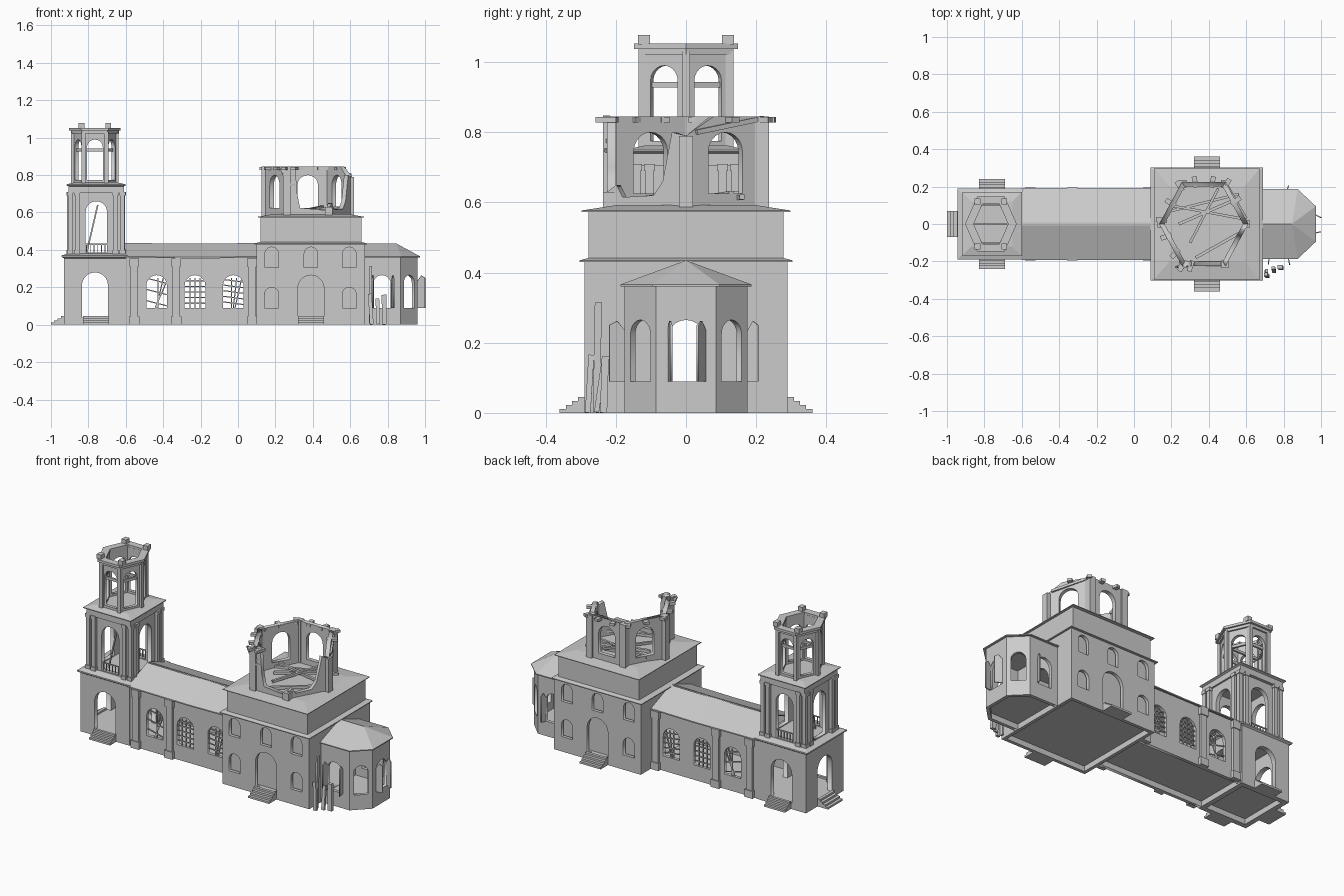
import bpy, bmesh, math
from mathutils import Vector, Matrix

if "Cube" in bpy.data.objects:
    bpy.data.objects.remove(bpy.data.objects["Cube"])

scene = bpy.context.scene

def finish(name, bm):
    bmesh.ops.remove_doubles(bm, verts=bm.verts, dist=1e-5)
    bmesh.ops.recalc_face_normals(bm, faces=bm.faces)
    me = bpy.data.meshes.new(name)
    bm.to_mesh(me)
    bm.free()
    scene.collection.objects.link(bpy.data.objects.new(name, me))

def beams(name, segs):
    """Square bars (a, b, width, height) joined in one object."""
    bm = bmesh.new()
    for a, b, w, h in segs:
        a, b = Vector(a), Vector(b)
        z = (b - a).normalized()
        x = Vector((0, 1, 0) if abs(z.z) > 0.9 else (0, 0, 1)).cross(z).normalized()
        m = Matrix((x, z.cross(x), z)).transposed().to_4x4()
        m = Matrix.Translation((a + b) / 2) @ m @ Matrix.Diagonal((w, h, (b - a).length, 1))
        bmesh.ops.create_cube(bm, size=1, matrix=m)
    me = bpy.data.meshes.new(name)
    bm.to_mesh(me)
    bm.free()
    scene.collection.objects.link(bpy.data.objects.new(name, me))

def post(x, y, z0, z1, w, h=None):
    return ((x, y, z0), (x, y, z1), w, h or w)

def loft(name, rings):
    bm = bmesh.new()
    vs = [[bm.verts.new(p) for p in r] for r in rings]
    n = len(vs[0])
    for r, s in zip(vs, vs[1:]):
        for i in range(n):
            bm.faces.new((r[i], r[(i + 1) % n], s[(i + 1) % n], s[i]))
    bm.faces.new(vs[0])
    bm.faces.new(vs[-1])
    finish(name, bm)

def rect(x0, x1, hy, z):
    return [(x0, -hy, z), (x1, -hy, z), (x1, hy, z), (x0, hy, z)]

def hexa(cx, rx, ry, k=0.5):
    return [(cx + rx, 0), (cx + k * rx, ry), (cx - k * rx, ry),
            (cx - rx, 0), (cx - k * rx, -ry), (cx + k * rx, -ry)]

def arch(u, w, z0, z1):
    r, zc = w / 2, z1 - w / 2
    top = [(u + r * math.cos(math.pi * i / 10), zc + r * math.sin(math.pi * i / 10)) for i in range(11)]
    return [(u - r, z0), (u + r, z0)] + top

def panels(name, items):
    """Upright wall slabs (p0, p1, outline, holes, thickness, mitres) from filled flat curves."""
    bm = bmesh.new()
    for p0, p1, outline, holes, t, (m0, m1) in items:
        cu = bpy.data.curves.new("profile", 'CURVE')
        cu.dimensions, cu.fill_mode, cu.extrude = '2D', 'BOTH', t / 2
        for poly in [outline] + holes:
            sp = cu.splines.new('POLY')
            sp.points.add(len(poly) - 1)
            for pt, (u, v) in zip(sp.points, poly):
                pt.co = (u, v, 0, 1)
            sp.use_cyclic_u = True
        ob = bpy.data.objects.new("profile", cu)
        scene.collection.objects.link(ob)
        dg = bpy.context.evaluated_depsgraph_get()
        me = bpy.data.meshes.new_from_object(ob.evaluated_get(dg))
        L = math.dist(p0, p1)
        for v in me.vertices:
            if v.co.z < 0:
                if v.co.x < 1e-4:
                    v.co.x += m0
                elif v.co.x > L - 1e-4:
                    v.co.x -= m1
        d = Vector((p1[0] - p0[0], p1[1] - p0[1], 0)).normalized()
        up = Vector((0, 0, 1))
        n = d.cross(up)
        m = Matrix((d, up, n)).transposed().to_4x4()
        me.transform(Matrix.Translation(Vector((p0[0], p0[1], 0)) - n * t / 2) @ m)
        bm.from_mesh(me)
        bpy.data.meshes.remove(me)
        bpy.data.objects.remove(ob)
        bpy.data.curves.remove(cu)
    finish(name, bm)

def walls(name, pts, z0, z1, t, holes=None, closed=True):
    n, items = len(pts), []
    def mitre(i):
        if not closed and i in (0, n - 1):
            return 0
        a, b, c = (Vector(pts[(i + j) % n]) for j in (-1, 0, 1))
        return t * math.tan((b - a).angle(c - b) / 2)
    for i in range(n if closed else n - 1):
        j = (i + 1) % n
        p, q = pts[i], pts[j]
        L = math.dist(p, q)
        hs = [arch(L / 2 if h[0] is None else h[0], *h[1:]) for h in (holes[i] if holes else [])]
        items.append((p, q, [(0, z0), (L, z0), (L, z1), (0, z1)], hs, t, (mitre(i), mitre(j))))
    panels(name, items)

def steps(name, x, y, dx, dy, w, depth=0.07, n=4):
    segs = []
    for i in range(n):
        d = depth * (n - i) / n
        segs.append(post(x + dx * d / 2, y + dy * d / 2, 0.0115 * i, 0.0115 * (i + 1),
                         d if dx else w, w if dx else d))
    beams(name, segs)

def xy(r):
    return [p[:2] for p in r]

# ---- raised floors and steps ----
TX = -0.765
FZ = (0.033, 0.038)
APSE = [(0.68, -0.175), (0.87, -0.175), (0.96, -0.085), (0.96, 0.085), (0.87, 0.175), (0.68, 0.175)]
loft("tower_floor", [rect(-0.925, -0.6, 0.175, z) for z in FZ])
loft("nave_floor", [rect(-0.6, 0.1, 0.17, z) for z in FZ])
loft("hall_floor", [rect(0.1, 0.68, 0.285, z) for z in FZ])
loft("apse_floor", [[(x * 0.995, y * 0.98, z) for x, y in APSE] for z in FZ])
for s in (-1, 1):
    steps("tower_side_steps", -0.76, s * 0.18, 0, s, 0.14, 0.06)
    steps("hall_steps", 0.39, s * 0.29, 0, s, 0.14)
steps("tower_west_steps", -0.93, 0, -1, 0, 0.14)

# ---- bell tower, ground storey ----
door = [(None, 0.14, 0.035, 0.28)]
walls("tower_base", xy(rect(-0.93, -0.6, 0.18, 0)), 0, 0.36, 0.03, [door] * 4)
loft("tower_base_cornice", [rect(-0.93, -0.6, 0.18, 0.355), rect(-0.945, -0.59, 0.19, 0.362),
                            rect(-0.945, -0.59, 0.19, 0.37), rect(-0.91, -0.61, 0.155, 0.38)])

# ---- bell tower, second storey with paired columns ----
walls("tower_middle", xy(rect(-0.895, -0.62, 0.14, 0)), 0.37, 0.71, 0.025,
      [[(None, 0.115, 0.385, 0.66)]] * 4)
cols = []
for sx in (-1, 1):
    for sy in (-1, 1):
        for a, b in ((0.14, 0.142), (0.102, 0.146), (0.143, 0.104)):
            x, y = -0.758 + sx * a, sy * b
            cols += [post(x, y, 0.375, 0.71, 0.024), post(x, y, 0.375, 0.40, 0.032),
                     post(x, y, 0.69, 0.71, 0.032)]
beams("tower_columns", cols)
loft("tower_middle_cornice", [rect(-0.906, -0.61, 0.158, 0.705), rect(-0.906, -0.61, 0.158, 0.74),
     rect(-0.918, -0.6, 0.17, 0.745), rect(-0.918, -0.6, 0.17, 0.75), rect(-0.87, -0.65, 0.12, 0.762)])
rails = []
for s in (-1, 1):
    rails.append(((-0.82, s * 0.13, 0.43), (-0.70, s * 0.13, 0.43), 0.006, 0.006))
    rails += [post(-0.81 + 0.02 * i, s * 0.13, 0.38, 0.43, 0.005) for i in range(6)]
rails.append(((-0.81, -0.08, 0.38), (-0.75, -0.08, 0.64), 0.008, 0.008))
beams("tower_rails", rails)

# ---- bell tower, open six-sided belfry ----
walls("belfry", hexa(TX, 0.118, 0.125, 0.52), 0.755, 1.03, 0.02, [[(None, 0.085, 0.775, 0.99)]] * 6)
beams("belfry_columns", [post(x, y, 0.755, 1.03, 0.022) for x, y in hexa(TX, 0.116, 0.124, 0.52)])
walls("belfry_cornice_lower", hexa(TX, 0.128, 0.135, 0.53), 1.022, 1.04, 0.03)
walls("belfry_cornice_upper", hexa(TX, 0.138, 0.148, 0.53), 1.038, 1.053, 0.042)
beams("belfry_top_blocks", [post(TX + a * 0.072, b * 0.12, 1.05, 1.078, 0.03, 0.034)
                            for a in (-1, 1) for b in (-1, 1)])
ring = hexa(TX, 0.1, 0.105, 0.52)
beams("belfry_frame", [((*ring[i], 0.935), (*ring[(i + 1) % 6], 0.935), 0.012, 0.016) for i in range(6)] +
      [((*ring[0], 0.935), (*ring[3], 0.935), 0.012, 0.014)])

# ---- nave ----
wx = (-0.435, -0.23, -0.025)
walls("nave_south_wall", [(-0.6, -0.175), (0.1, -0.175)], 0, 0.36, 0.02,
      [[(x + 0.6, 0.11, 0.09, 0.265) for x in wx]], False)
walls("nave_north_wall", [(0.1, 0.175), (-0.6, 0.175)], 0, 0.36, 0.02,
      [[(0.1 - x, 0.11, 0.09, 0.265) for x in wx]], False)
pil, bars = [], []
for s in (-1, 1):
    for x in (-0.555, -0.33, 0.075):
        pil += [post(x, s * 0.18, 0, 0.355, 0.042, 0.02), post(x, s * 0.182, 0, 0.045, 0.055, 0.028),
                post(x, s * 0.182, 0.31, 0.355, 0.052, 0.026)]
    # window bars, two of three windows bent out of true
    for x, tilt in zip(wx, (0.035, 0, 0.018)):
        y = s * 0.165
        for i in (-1, 0, 1):
            bars.append(((x + 0.027 * i - tilt * i, y, 0.09), (x + 0.027 * i + tilt, y, 0.25), 0.006, 0.006))
        for i in range(5):
            z = 0.115 + 0.03 * i
            if not (tilt > 0.03 and i in (1, 3)):
                bars.append(((x - 0.054, y, z + tilt * 0.4), (x + 0.054, y, z - tilt * 0.4), 0.006, 0.006))
beams("nave_pilasters", pil)
beams("nave_window_bars", bars)
for s in (-1, 1):
    loft("nave_roof_slope", [[(x, s * 0.193, 0.365 - g), (x, s * 0.007, 0.437 - g),
                              (x, s * 0.007, 0.43 - g), (x, s * 0.193, 0.358 - g)]
                             for x, g in ((-0.605, 0), (-0.4, 0.002), (-0.2, 0.004), (-0.05, 0.002), (0.1, 0))])
beams("nave_ridge_beam", [((-0.6, 0, 0.424), (0.1, 0, 0.424), 0.016, 0.014)])

# ---- hall block ----
def hall(flip):
    up = [(0.08, 0.29, 0.495), (0.5, 0.29, 0.085)][flip]
    return [(u, 0.072, 0.305, 0.415) for u in up] + [(u, 0.075, 0.09, 0.2) for u in (up[0], up[2])] + \
        [(up[1], 0.14, 0.04, 0.265)]
walls("hall_walls", xy(rect(0.1, 0.68, 0.29, 0)), 0, 0.43, 0.02,
      [hall(0), [(None, 0.2, 0.04, 0.3)], hall(1), [(None, 0.2, 0.04, 0.3)]])
beams("hall_window_panes", [post(x, s * 0.25, z0, z1, w, 0.006) for s in (-1, 1) for x, w, z0, z1 in
      ((0.18, 0.11, 0.08, 0.43), (0.595, 0.11, 0.08, 0.43), (0.39, 0.18, 0.035, 0.43))])
loft("hall_eave", [rect(0.087, 0.69, 0.303, 0.43), rect(0.087, 0.69, 0.303, 0.435),
                   rect(0.12, 0.66, 0.277, 0.442)])
loft("hall_attic", [rect(0.12, 0.66, 0.278, z) for z in (0.43, 0.578)])
loft("hall_roof", [rect(0.106, 0.674, 0.298, 0.573), rect(0.106, 0.674, 0.298, 0.577),
                   rect(0.19, 0.59, 0.2, 0.592)])

# ---- ruined six-sided drum ----
H = hexa(0.373, 0.238, 0.225, 0.49)
L = math.dist(H[0], H[1])
M = math.dist(H[1], H[2])
win = lambda l: [arch(l / 2, 0.11, 0.625, 0.8)]
full = lambda l: [(0, 0.578), (l, 0.578), (l, 0.845), (0, 0.845)]
outs = [([(0, 0.578), (L, 0.578), (L, 0.845), (0.09, 0.845), (0, 0.79)], win(L)),
        (full(M), win(M)), (full(L), win(L)), (full(L), win(L)),
        ([(0, 0.578), (M, 0.578), (M, 0.61), (0.075, 0.625), (0.06, 0.7), (0.05, 0.845), (0, 0.845)], []),
        ([(0, 0.578), (L, 0.578), (L, 0.79), (0.21, 0.8), (0.18, 0.66), (0.15, 0.62), (0.05, 0.615),
          (0.03, 0.65), (0, 0.63)], [])]
panels("drum_walls", [(H[i], H[(i + 1) % 6], o, h, 0.025, (0.014, 0.014)) for i, (o, h) in enumerate(outs)])
beams("drum_corner_piers", [post(x * 0.96 + 0.373 * 0.04, y * 0.96, 0.578, z, 0.04)
                            for (x, y), z in zip(H, (0.79, 0.845, 0.845, 0.845, 0.845, 0.63))])
stubs = []
for i, ts in ((0, (0.55, 0.95)), (1, (0.3, 0.7)), (2, (0.1, 0.5, 0.9)), (3, (0.3, 0.7)), (4, (0.0, 0.2))):
    for t in ts:
        p = Vector(H[i]).lerp(Vector(H[(i + 1) % 6]), t)
        o = (p - Vector((0.373, 0))).normalized() * 0.03
        stubs.append(((*(p - o), 0.836), (*(p + o), 0.836), 0.026, 0.016))
beams("drum_beam_ends", stubs)
# collapsed roof timbers lying on the floor, one still hanging from the east rim
beams("fallen_timbers", [
    ((0.2, 0.07, 0.6), (0.56, 0.16, 0.615), 0.014, 0.014), ((0.24, 0.0, 0.6), (0.54, 0.13, 0.625), 0.016, 0.016),
    ((0.19, 0.1, 0.615), (0.57, 0.03, 0.6), 0.014, 0.014), ((0.33, -0.18, 0.6), (0.56, -0.05, 0.62), 0.016, 0.016),
    ((0.45, 0.19, 0.63), (0.3, -0.1, 0.6), 0.014, 0.014), ((0.49, 0.22, 0.84), (0.6, 0.03, 0.8), 0.014, 0.014)])
# hanging frame at the broken corner
beams("broken_frame", [((0.255, -0.222, 0.845), (0.3, -0.215, 0.74), 0.012, 0.012),
                       ((0.225, -0.23, 0.845), (0.27, -0.225, 0.74), 0.012, 0.012)] +
      [((0.225 + 0.013 * i, -0.232, 0.835 - 0.028 * i), (0.265 + 0.013 * i, -0.22, 0.83 - 0.028 * i), 0.01, 0.01)
       for i in range(4)])

# ---- apse ----
walls("apse_walls", APSE, 0, 0.36, 0.02,
      [[(0.09, 0.095, 0.09, 0.265)], [(None, 0.08, 0.09, 0.265)], [(None, 0.105, 0.09, 0.265)],
       [(None, 0.08, 0.09, 0.265)], [(0.1, 0.095, 0.09, 0.265)]], False)
eave = [(0.68, -0.187), (0.875, -0.187), (0.972, -0.095), (0.972, 0.095), (0.875, 0.187), (0.68, 0.187)]
loft("apse_roof", [[(x, y, 0.36) for x, y in eave], [(x, y, 0.366) for x, y in eave],
                   [(x if x < 0.7 else 0.845, 0, 0.435) for x, y in eave]])
shut = lambda w: [(0, 0.09), (w, 0.09), (w, 0.25), (w * 0.5, 0.262), (0, 0.235)]
panels("open_shutters", [(p, q, shut(math.dist(p, q)), [], 0.006, (0, 0)) for p, q in (
    ((0.96, -0.052), (1.0, -0.045)), ((0.96, 0.052), (1.0, 0.03)),
    ((0.82, -0.175), (0.83, -0.22)), ((0.72, -0.175), (0.715, -0.215)), ((0.82, 0.175), (0.83, 0.205)))])
# loose planks leaning beside the apse
beams("leaning_planks", [((0.705, -0.255, 0), (0.71, -0.25, 0.315), 0.012, 0.02),
                         ((0.785, -0.235, 0), (0.78, -0.23, 0.16), 0.026, 0.02),
                         ((0.715, -0.28, 0), (0.705, -0.27, 0.165), 0.02, 0.016),
                         ((0.75, -0.255, 0.002), (0.745, -0.235, 0.14), 0.02, 0.014)])
